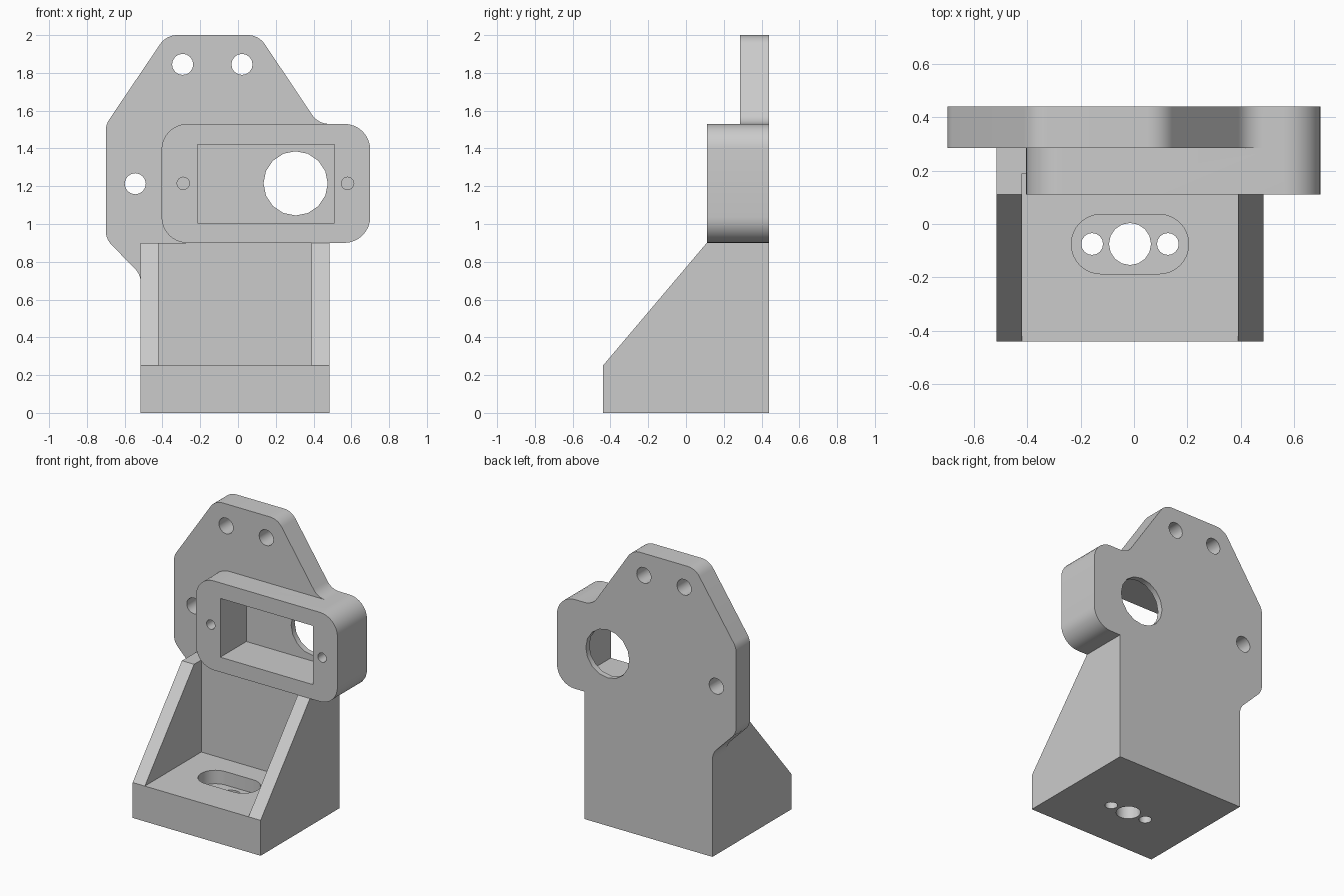
import bpy, bmesh
from math import pi, cos, sin, tan, radians
from mathutils import Vector

if "Cube" in bpy.data.objects:
    bpy.data.objects.remove(bpy.data.objects["Cube"], do_unlink=True)

grey = bpy.data.materials.new("light grey")
grey.use_nodes = True
grey.diffuse_color = (0.6, 0.6, 0.6, 1)
grey.node_tree.nodes["Principled BSDF"].inputs["Base Color"].default_value = (0.6, 0.6, 0.6, 1)


def fillet(corners, steps=8):
    """Round each (x, y, radius) corner of a closed outline."""
    out = []
    for i, (x, y, r) in enumerate(corners):
        p = Vector((x, y))
        if r == 0:
            out.append(p)
            continue
        a = (Vector(corners[i - 1][:2]) - p).normalized()
        b = (Vector(corners[(i + 1) % len(corners)][:2]) - p).normalized()
        half = a.angle(b) / 2
        centre = p + (a + b).normalized() * r / sin(half)
        start = p + a * r / tan(half) - centre
        end = p + b * r / tan(half) - centre
        sweep = pi - 2 * half
        for k in range(steps + 1):
            t = k / steps
            out.append(centre + (start * sin((1 - t) * sweep) + end * sin(t * sweep)) / sin(sweep))
    return out


def rect(x0, x1, y0, y1, r=0):
    return fillet([(x0, y0, r), (x1, y0, r), (x1, y1, r), (x0, y1, r)])


def circle(x, y, r, n=16):
    return [(x + r * cos(2 * pi * k / n), y + r * sin(2 * pi * k / n)) for k in range(n)]


def prism(name, outline, axis, lo, hi):
    """Extrude a 2D outline along an axis from lo to hi."""
    place = {"x": lambda a, b: (lo, a, b),
             "y": lambda a, b: (a, lo, b),
             "z": lambda a, b: (a, b, lo)}[axis]
    bm = bmesh.new()
    face = bm.faces.new([bm.verts.new(place(a, b)) for a, b in outline])
    ext = bmesh.ops.extrude_face_region(bm, geom=[face])
    shift = Vector([hi - lo if c == axis else 0 for c in "xyz"])
    moved = [v for v in ext["geom"] if isinstance(v, bmesh.types.BMVert)]
    bmesh.ops.translate(bm, verts=moved, vec=shift)
    bmesh.ops.recalc_face_normals(bm, faces=bm.faces)
    mesh = bpy.data.meshes.new(name)
    bm.to_mesh(mesh)
    bm.free()
    mesh.materials.append(grey)
    obj = bpy.data.objects.new(name, mesh)
    bpy.context.collection.objects.link(obj)
    return obj


def combine(target, other, operation):
    """Apply a boolean and discard the helper solid."""
    mod = target.modifiers.new("boolean", "BOOLEAN")
    mod.operation, mod.solver, mod.object = operation, "EXACT", other
    bpy.context.view_layer.objects.active = target
    bpy.ops.object.modifier_apply(modifier=mod.name)
    bpy.data.objects.remove(other, do_unlink=True)


BACK = 0.44

# Base foot: sloped side profile, hollowed to leave floor, back wall and gussets
bracket = prism("mounting_bracket",
                [(-0.44, 0), (BACK, 0), (BACK, 0.9), (0.11, 0.9), (-0.44, 0.25)],
                "x", -0.515, 0.485)
combine(bracket, prism("foot_hollow", rect(-0.42, 0.39, -0.6, 0.19), "z", 0.25, 1.2), "DIFFERENCE")

# Upright flange plate with rounded corners
R = 0.11
plate = fillet([(-0.38, 2, R), (0.11, 2, R), (0.424, 1.53, R), (0.56, 1.53, 0),
                (0.56, 0.95, 0), (0.4, 0.95, 0), (0.4, 0.5, 0), (-0.515, 0.5, 0),
                (-0.515, 0.733, R), (-0.7, 0.92, R), (-0.7, 1.526, R)])
combine(bracket, prism("flange_plate", plate, "y", 0.285, BACK), "UNION")

# Rounded housing block
combine(bracket, prism("housing", rect(-0.405, 0.7, 0.9, 1.53, 0.137), "y", 0.11, BACK), "UNION")

# Rectangular pocket, shaft opening and blind screw holes in the housing
cuts = [("pocket", rect(-0.215, 0.51, 1.005, 1.42), "y", 0, 0.4),
        ("shaft_opening", circle(0.305, 1.215, 0.17), "y", 0.2, 0.6)]
cuts += [("screw_hole", circle(x, 1.215, 0.033), "y", 0, 0.36) for x in (-0.29, 0.58)]

# Bolt holes through the flange plate
cuts += [("bolt_hole", circle(x, z, 0.056), "y", 0.2, 0.6)
         for x, z in ((-0.293, 1.845), (0.021, 1.845), (-0.544, 1.213))]

# Slot recess and through holes in the floor
cuts += [("slot", rect(-0.235, 0.205, -0.187, 0.036, 0.111), "z", 0.155, 0.5)]
cuts += [("floor_hole", circle(x, -0.075, r), "z", -0.2, 0.2)
         for x, r in ((-0.157, 0.041), (-0.015, 0.079), (0.127, 0.041))]

for cut in cuts:
    combine(bracket, prism(*cut), "DIFFERENCE")

# Smooth the fillets and holes, keep the machined edges crisp
bpy.ops.object.select_all(action="DESELECT")
bracket.select_set(True)
bpy.context.view_layer.objects.active = bracket
bpy.ops.object.shade_smooth_by_angle(angle=radians(30))
